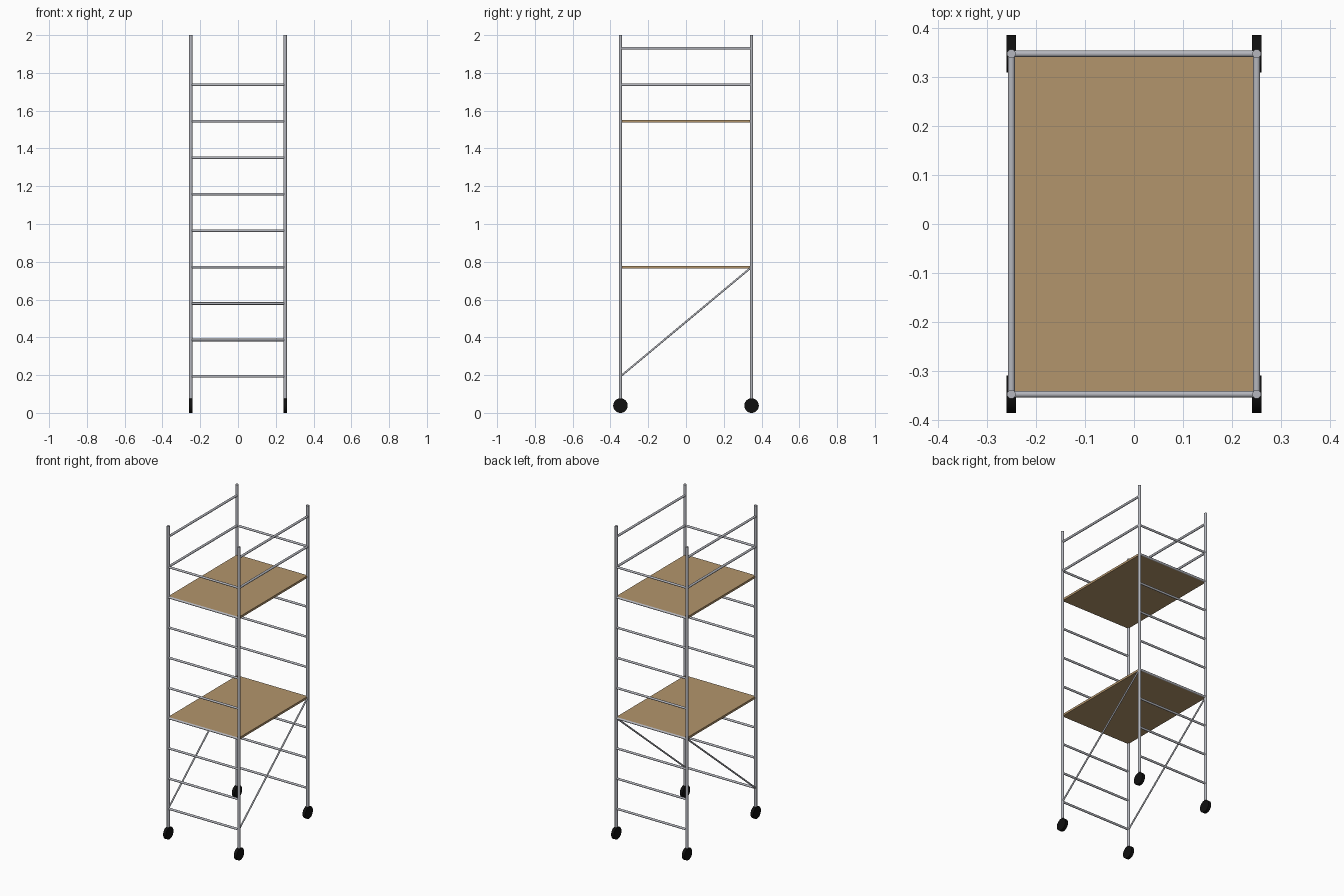
import bpy
from mathutils import Vector

default = bpy.data.objects.get("Cube")
if default:
    bpy.data.objects.remove(default)

X, Y, TOP = 0.25, 0.347, 2.0      # post centres and height
STEP = 0.193                      # rung spacing
WHEEL_R = 0.0385


def material(name, color, rough):
    m = bpy.data.materials.new(name)
    m.use_nodes = True
    m.diffuse_color = (*color, 1)
    bsdf = next(n for n in m.node_tree.nodes if n.type == 'BSDF_PRINCIPLED')
    bsdf.inputs["Base Color"].default_value = (*color, 1)
    bsdf.inputs["Roughness"].default_value = rough
    return m


steel = material("galvanised steel", (0.46, 0.47, 0.51), 0.5)
wood = material("plywood", (0.45, 0.30, 0.15), 0.7)
rubber = material("black rubber", (0.005, 0.005, 0.005), 0.8)


def tube(name, start, end, radius, mat, sides=16):
    """Cylinder running from start to end."""
    a, b = Vector(start), Vector(end)
    bpy.ops.mesh.primitive_cylinder_add(
        vertices=sides, radius=radius, depth=(b - a).length, location=(a + b) / 2,
        rotation=(b - a).to_track_quat('Z', 'Y').to_euler())
    ob = bpy.context.object
    ob.name = name
    ob.data.materials.append(mat)
    bpy.ops.object.shade_smooth_by_angle()
    return ob


# Corner posts and wheels
for sx, side in ((1, "left"), (-1, "right")):
    for sy, end in ((-1, "front"), (1, "back")):
        x, y = sx * X, sy * Y
        tube(f"{end}_{side}_post", (x, y, WHEEL_R), (x, y, TOP), 0.009, steel)
        tube(f"{end}_{side}_wheel", (x - 0.0098, y, WHEEL_R), (x + 0.0098, y, WHEEL_R),
             WHEEL_R, rubber, 32)

# Ladder rungs on both ends
for sy, end in ((-1, "front"), (1, "back")):
    for i in range(1, 10):
        tube(f"{end}_rung_{i}", (-X, sy * Y, i * STEP), (X, sy * Y, i * STEP), 0.0068, steel)

# Guard rails and diagonal braces on both long sides
for sx, side in ((1, "left"), (-1, "right")):
    x = sx * X
    for i, label in ((9, "middle"), (10, "top")):
        tube(f"{side}_{label}_guard_rail", (x, -Y, i * STEP), (x, Y, i * STEP), 0.0072, steel)
    tube(f"{side}_brace", (x, -Y, STEP), (x, Y, 4 * STEP), 0.005, steel)

# Plywood decks
for i, label in ((4, "lower"), (8, "upper")):
    bpy.ops.mesh.primitive_cube_add(size=1, location=(0, 0, i * STEP))
    deck = bpy.context.object
    deck.name = f"{label}_deck"
    deck.scale = (2 * X, 2 * Y, 0.0135)
    bpy.ops.object.transform_apply(location=False, rotation=False, scale=True)
    deck.data.materials.append(wood)
